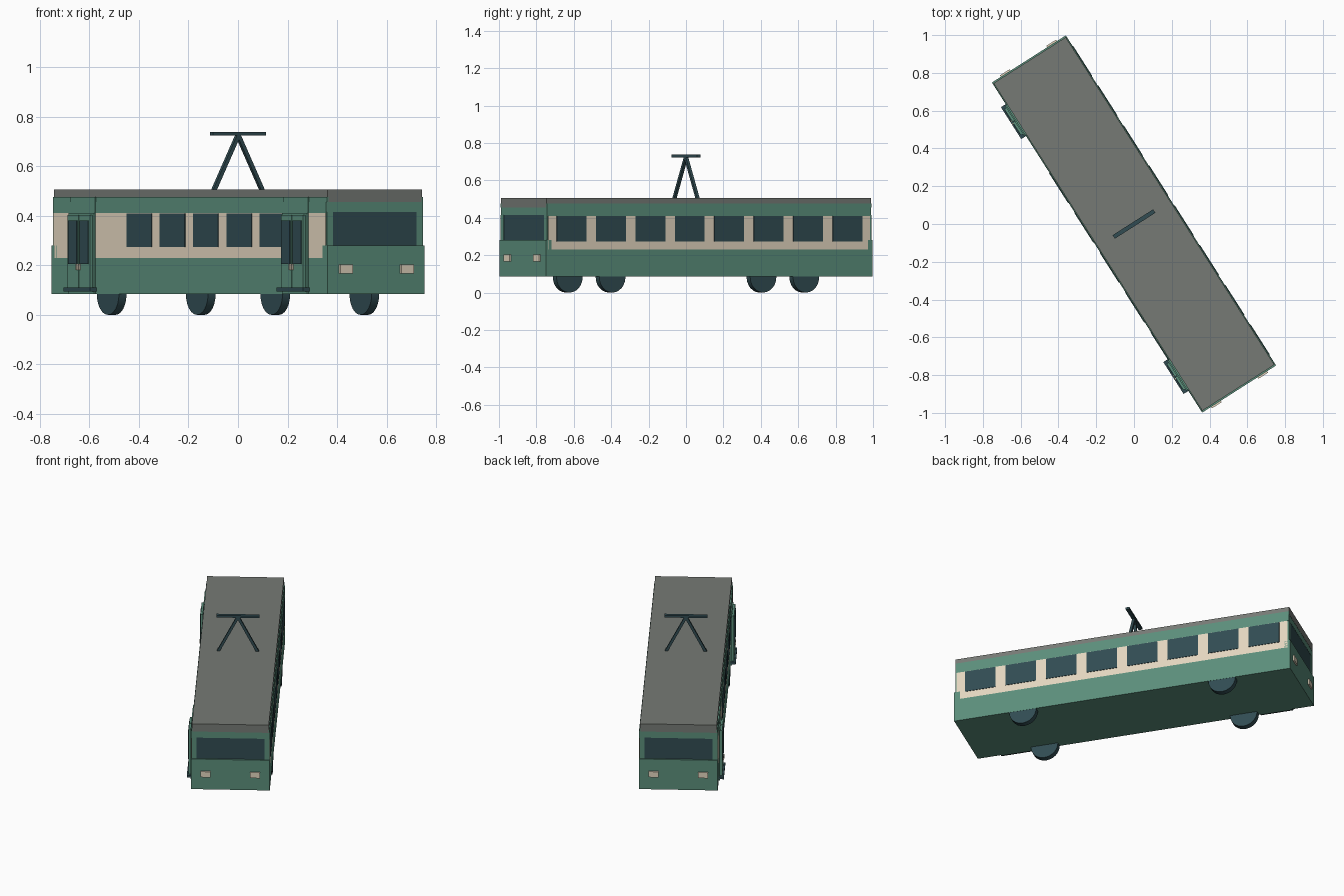
import bpy, bmesh, math
from mathutils import Matrix, Vector

if "Cube" in bpy.data.objects:
    bpy.data.objects.remove(bpy.data.objects["Cube"])

# The whole car stands turned about the vertical axis
TURN = Matrix.Rotation(math.radians(32.5), 4, 'Z')


def material(name, rgb):
    m = bpy.data.materials.new(name)
    lin = [((c / 255 + 0.055) / 1.055) ** 2.4 for c in rgb]
    m.diffuse_color = (*lin, 1)
    m.use_nodes = True
    m.node_tree.nodes["Principled BSDF"].inputs["Base Color"].default_value = m.diffuse_color
    return m


GREEN = material("green_paint", (91, 142, 123))
CREAM = material("cream_paint", (227, 214, 191))
DARK = material("dark_glass", (49, 76, 82))
GREY = material("roof_grey", (118, 122, 117))


def add(name, bm, mat, local=Matrix()):
    me = bpy.data.meshes.new(name)
    bm.to_mesh(me)
    bm.free()
    me.materials.append(mat)
    ob = bpy.data.objects.new(name, me)
    bpy.context.collection.objects.link(ob)
    ob.matrix_world = TURN @ local
    return ob


def box(name, x, y, z, mat):
    """Box from (min, max) pairs in the car's own frame."""
    bm = bmesh.new()
    size = [abs(b - a) for a, b in (x, y, z)]
    mid = [(a + b) / 2 for a, b in (x, y, z)]
    bmesh.ops.create_cube(bm, size=1, matrix=Matrix.Translation(mid) @ Matrix.Diagonal((*size, 1)))
    return add(name, bm, mat)


def rod(name, a, b, t, mat):
    """Square bar between two points."""
    a, b = Vector(a), Vector(b)
    d = b - a
    bm = bmesh.new()
    bmesh.ops.create_cube(bm, size=1, matrix=Matrix.Diagonal((t, t, d.length, 1)))
    return add(name, bm, mat, Matrix.Translation((a + b) / 2) @ d.to_track_quat('Z', 'Y').to_matrix().to_4x4())


# Body shell and roof
box("body_core", (-.224, .224), (-1.02, 1.02), (.085, .455), GREEN)
box("roof", (-.226, .226), (-1.028, 1.028), (.455, .505), GREY)

# Side walls: skirt, cream window band, upper rail
for s in (-1, 1):
    side = lambda o, i=.222: (s * i, s * o)
    box("side_skirt", side(.232), (-1.03, 1.03), (.085, .23), GREEN)
    box("window_band", side(.232), (-1.02, 1.02), (.23, .41), CREAM)
    box("upper_rail", side(.232), (-1.025, 1.025), (.41, .455), GREEN)
    box("roof_edge", side(.230), (-1.028, 1.028), (.455, .475), GREEN)
    rows = range(8) if s > 0 else range(1, 6)
    for i in rows:
        y = -.875 + .25 * i
        box("side_window", side(.235, .23), (y - .094, y + .094), (.273, .408), DARK)

# Car ends: lower panel, posts, header, windscreen, lamps
for e in (-1, 1):
    end = lambda o, i=1.0: (e * i, e * o)
    box("end_panel", (-.232, .232), end(1.036), (.085, .28), GREEN)
    box("end_header", (-.23, .23), end(1.027), (.415, .455), GREEN)
    box("windscreen", (-.2, .2), end(1.026), (.28, .415), DARK)
    for s in (-1, 1):
        box("corner_post", (s * .2, s * .23), end(1.028, 1.018), (.28, .415), GREEN)
        box("headlight", (s * .116, s * .176), end(1.045, 1.03), (.167, .203), CREAM)

# Double doors on the left side
for c in (-.8, .8):
    box("door_frame", (-.24, -.22), (c - .094, c + .094), (.085, .41), GREEN)
    box("door_header", (-.234, -.22), (c - .094, c + .094), (.405, .475), GREEN)
    box("door_step", (-.262, -.22), (c - .1, c + .1), (.095, .11), DARK)
    for s in (-1, 1):
        y = c + s * .042
        box("door_leaf", (-.252, -.23), (y - .041, y + .041), (.11, .402), GREEN)
        box("door_window", (-.256, -.25), (y - .032, y + .032), (.205, .38), DARK)
        h = c + s * .009
        box("door_handle", (-.26, -.25), (h - .004, h + .004), (.18, .205), CREAM)

# Wheels
for sx in (-1, 1):
    for sy in (-1, 1):
        bm = bmesh.new()
        bmesh.ops.create_cone(bm, cap_ends=True, segments=24, radius1=.083, radius2=.083, depth=.036)
        add("wheel", bm, DARK, Matrix.Translation((sx * .213, sy * .614, .083)) @ Matrix.Rotation(math.pi / 2, 4, 'Y'))

# Current collector on the roof
for s in (-1, 1):
    rod("collector_arm", (s * .117, 0, .5), (0, 0, .725), .016, DARK)
box("collector_bar", (-.127, .127), (-.011, .011), (.723, .737), DARK)

# Soften the wheel rims, keep flat caps
for ob in bpy.data.objects:
    ob.select_set(ob.name.startswith("wheel"))
    if ob.select_get():
        bpy.context.view_layer.objects.active = ob
bpy.ops.object.shade_smooth_by_angle(angle=math.radians(30))
